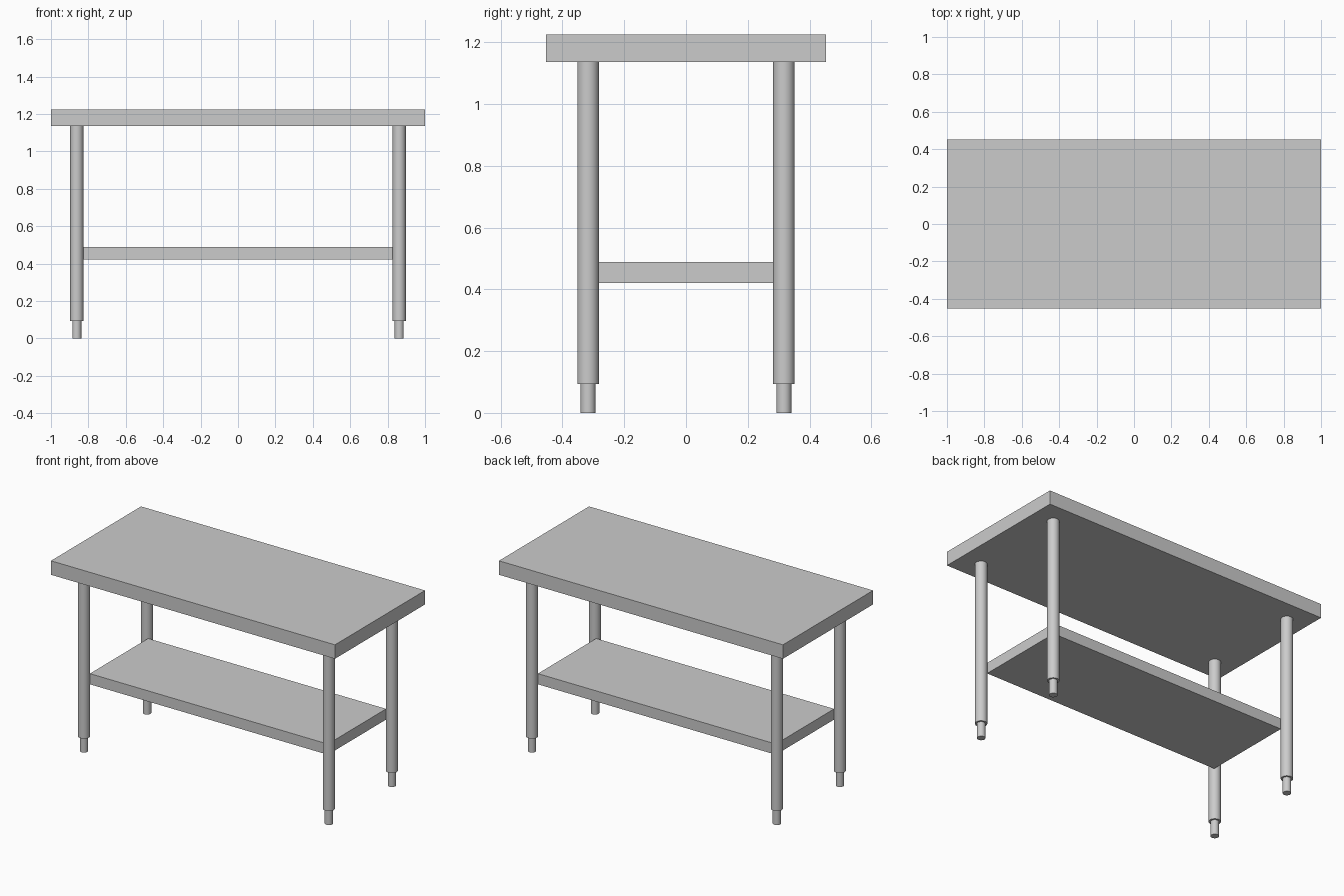
import bpy

if "Cube" in bpy.data.objects:
    bpy.data.objects.remove(bpy.data.objects["Cube"])

LEG_X, LEG_Y = 0.862, 0.317


def slab(name, half_x, half_y, z0, z1):
    bpy.ops.mesh.primitive_cube_add(size=1, location=(0, 0, (z0 + z1) / 2))
    ob = bpy.context.object
    ob.name = name
    ob.scale = (2 * half_x, 2 * half_y, z1 - z0)
    bpy.ops.object.transform_apply(location=False, rotation=False, scale=True)
    return ob


def tube(name, x, y, radius, z0, z1):
    bpy.ops.mesh.primitive_cylinder_add(
        vertices=32, radius=radius, depth=z1 - z0, location=(x, y, (z0 + z1) / 2))
    ob = bpy.context.object
    ob.name = name
    bpy.ops.object.shade_smooth_by_angle()
    return ob


# Table top and lower shelf, whose corners meet the legs
slab("table_top", 1.0, 0.453, 1.136, 1.225)
slab("lower_shelf", 0.838, 0.293, 0.421, 0.489)

# Four round legs with narrower adjustable feet
for side, sx in (("left", -1), ("right", 1)):
    for end, sy in (("front", -1), ("back", 1)):
        x, y = sx * LEG_X, sy * LEG_Y
        tube(f"{end}_{side}_leg", x, y, 0.035, 0.094, 1.136)
        tube(f"{end}_{side}_foot", x, y, 0.024, 0.0, 0.094)
